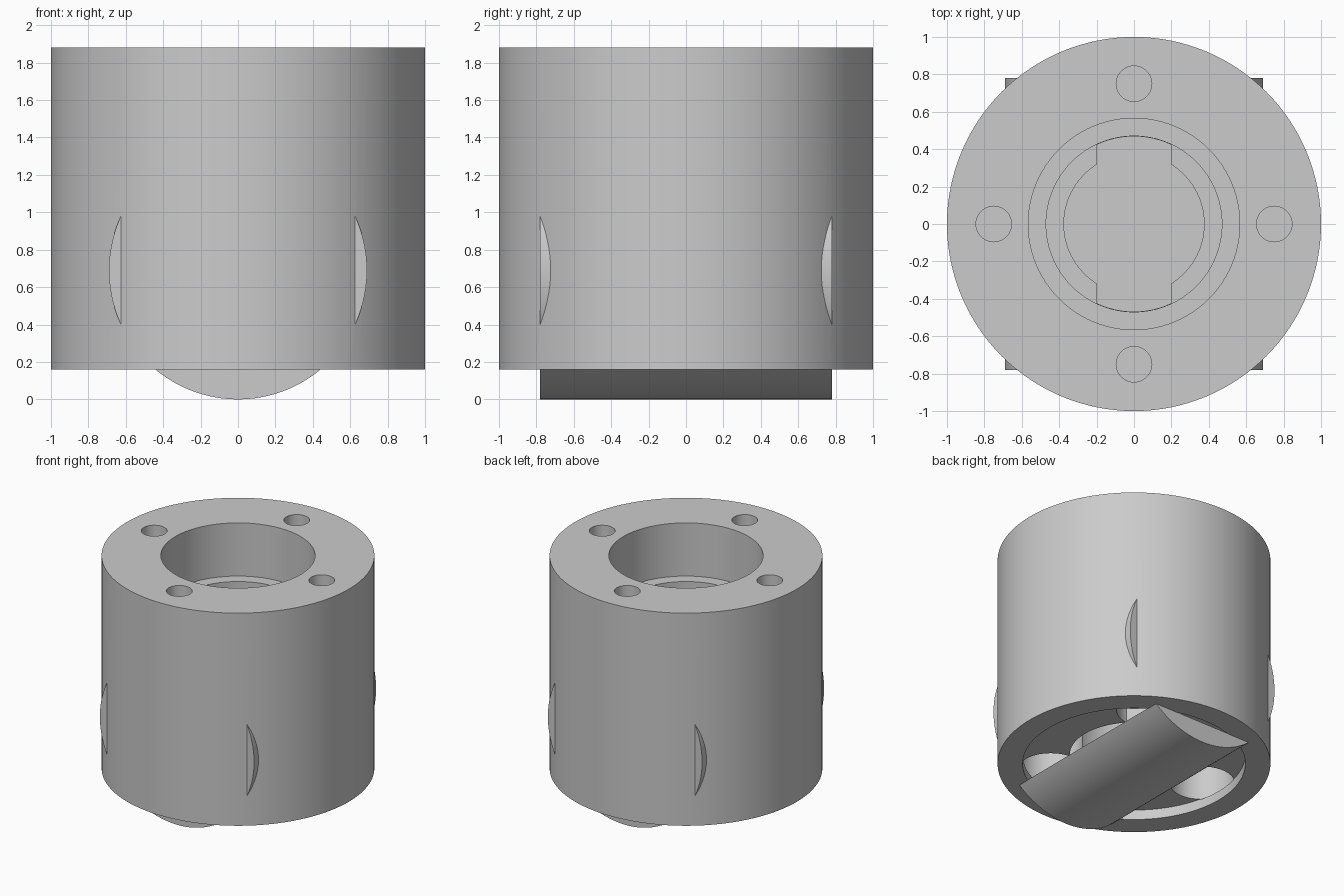
import bpy, bmesh
from math import sin, cos, pi, acos, asin
from mathutils import Matrix, Vector

cube = bpy.data.objects.get("Cube")
if cube:
    bpy.data.objects.remove(cube, do_unlink=True)

grey = bpy.data.materials.new("plain grey")
grey.use_nodes = True
colour = (0.6, 0.6, 0.6, 1)
grey.diffuse_color = colour
grey.node_tree.nodes["Principled BSDF"].inputs["Base Color"].default_value = colour

BASE, TOP = 0.16, 1.88
BARREL_R, BARREL_Y = 0.69, 0.78


def arc(radius, start, end, steps):
    return [(radius * cos(start + (end - start) * i / steps),
             radius * sin(start + (end - start) * i / steps)) for i in range(steps + 1)]


def prism(name, profile, low, high, matrix=Matrix()):
    """Extrude a closed profile between two heights, then place it."""
    bm = bmesh.new()
    face = bm.faces.new([bm.verts.new((x, y, low)) for x, y in profile])
    new = bmesh.ops.extrude_face_region(bm, geom=[face])["geom"]
    verts = [v for v in new if isinstance(v, bmesh.types.BMVert)]
    bmesh.ops.translate(bm, verts=verts, vec=(0, 0, high - low))
    bmesh.ops.recalc_face_normals(bm, faces=bm.faces)
    bm.transform(matrix)
    mesh = bpy.data.meshes.new(name)
    bm.to_mesh(mesh)
    bm.free()
    mesh.materials.append(grey)
    obj = bpy.data.objects.new(name, mesh)
    bpy.context.collection.objects.link(obj)
    return obj


def cylinder(name, radius, low, high, x=0, y=0, sides=96):
    return prism(name, arc(radius, 0, 2 * pi, sides)[:-1], low, high,
                 Matrix.Translation((x, y, 0)))


def activate(obj):
    bpy.ops.object.select_all(action="DESELECT")
    obj.select_set(True)
    bpy.context.view_layer.objects.active = obj


def combine(target, tool, operation="DIFFERENCE"):
    tool.hide_render = True
    mod = target.modifiers.new(operation.lower(), "BOOLEAN")
    mod.object, mod.operation, mod.solver = tool, operation, "EXACT"
    activate(target)
    bpy.ops.object.modifier_apply(modifier=mod.name)
    bpy.data.objects.remove(tool, do_unlink=True)


# Cross barrel lies along y, split by a flat chord at the housing base
lay_down = Matrix.Translation((0, 0, BARREL_R)) @ Matrix.Rotation(pi / 2, 4, "X")


def barrel_part(name, chord_z, lower):
    half = acos((BARREL_R - chord_z) / BARREL_R)
    if lower:
        profile = arc(BARREL_R, -pi / 2 - half, -pi / 2 + half, 32)
    else:
        profile = arc(BARREL_R, -pi / 2 + half, 3 * pi / 2 - half, 80)
    return prism(name, profile, -BARREL_Y, BARREL_Y, lay_down)


# Housing with the barrel corners breaking through its wall
body = cylinder("housing", 1, BASE, TOP, sides=128)
combine(body, barrel_part("barrel_upper", BASE + 0.01, False), "UNION")

# Stepped central bore: wide mouth, seat, lip and lower chamber
for radius, low, high in ((0.565, 1.45, 2.1), (0.47, 1.1, 1.5),
                          (0.375, 0.8, 1.2), (0.47, 0.2, 0.9), (0.816, 0, 0.24)):
    combine(body, cylinder("bore_cutter", radius, low, high))

# Pair of slots through the lip
swing = asin(0.2 / 0.468)
slot = (arc(0.468, pi / 2 - swing, pi / 2 + swing, 12)
        + arc(0.468, 3 * pi / 2 - swing, 3 * pi / 2 + swing, 12))
combine(body, prism("slot_cutter", slot, 0.85, 1.15))

# Three pockets in the underside
for i in range(3):
    a = pi / 3 + i * 2 * pi / 3
    combine(body, cylinder("pocket_cutter", 0.24, 0.235, 0.6,
                           0.65 * cos(a), 0.65 * sin(a), 48))

# Four screw holes in the top rim
for i in range(4):
    a = i * pi / 2
    combine(body, cylinder("screw_cutter", 0.095, 1.4, 2.1,
                           0.75 * cos(a), 0.75 * sin(a), 32))

# Bridge across the base
bridge = barrel_part("base_bridge", BASE + 0.002, True)

for obj in (body, bridge):
    activate(obj)
    bpy.ops.object.shade_smooth_by_angle(angle=pi / 6)
